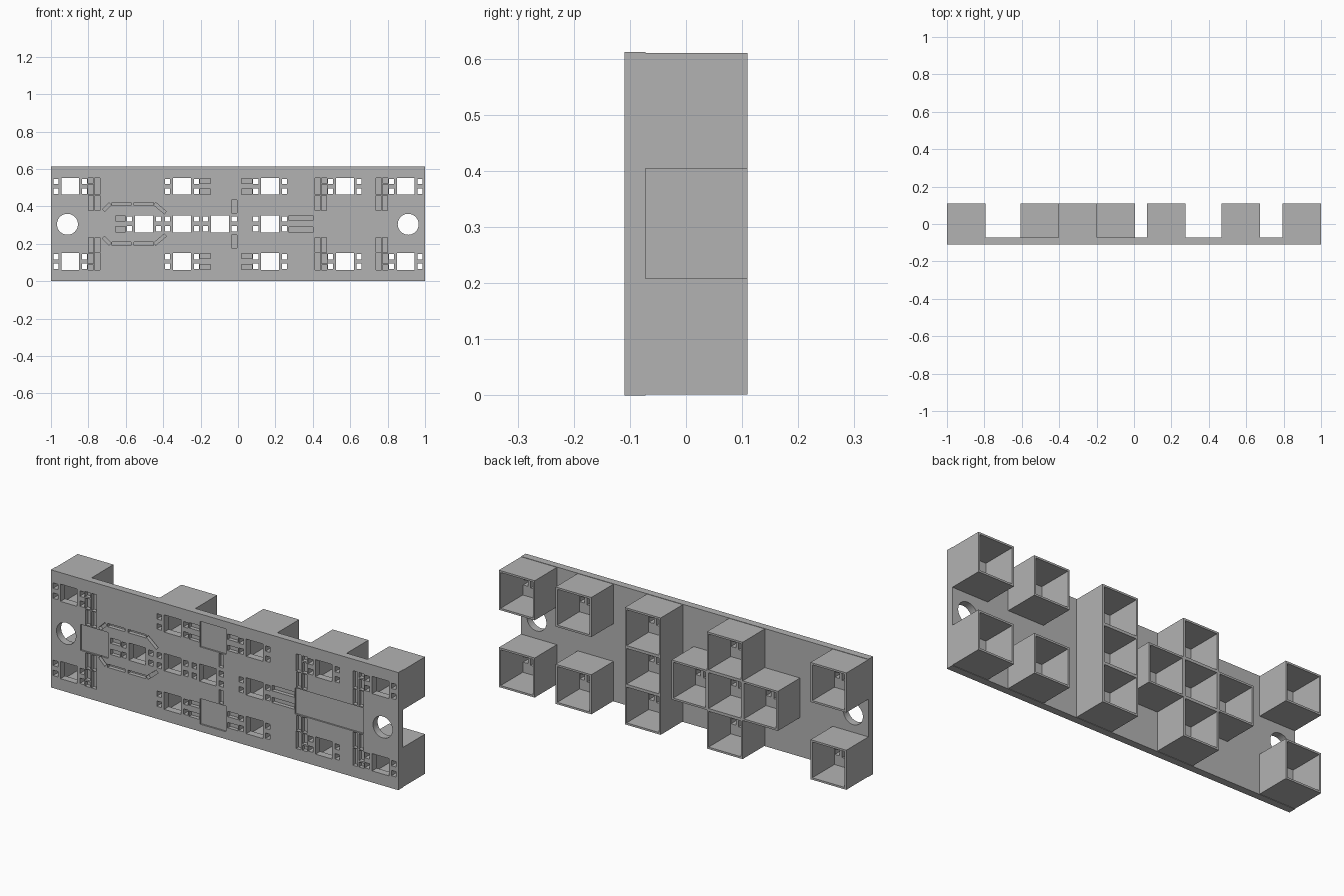
import bpy, bmesh
from math import radians
from mathutils import Matrix, Vector

cube = bpy.data.objects.get("Cube")
if cube:
    bpy.data.objects.remove(cube, do_unlink=True)

MID = 0.306               # height of the middle row
ROW = 0.201               # spacing between rows
FRONT, PLATE_BACK, BACK = -0.11, -0.072, 0.11
CELL, WALL = 0.206, 0.01

grey = bpy.data.materials.new("matte grey")
grey.use_nodes = True
COLOUR = (0.45, 0.45, 0.45, 1)
grey.diffuse_color = COLOUR
grey.node_tree.nodes["Principled BSDF"].inputs["Base Color"].default_value = COLOUR


def add_box(bm, x, z, w, h, y0, y1, angle=0):
    """Box centred on x, z, reaching from y0 to y1, turned about y."""
    m = (Matrix.Translation(Vector((x, (y0 + y1) / 2, z)))
         @ Matrix.Rotation(radians(angle), 4, 'Y')
         @ Matrix.Diagonal((w, y1 - y0, h, 1)))
    bmesh.ops.create_cube(bm, size=1, matrix=m)


def finish(bm, name):
    mesh = bpy.data.meshes.new(name)
    bmesh.ops.recalc_face_normals(bm, faces=bm.faces)
    bm.to_mesh(mesh)
    bm.free()
    obj = bpy.data.objects.new(name, mesh)
    bpy.context.scene.collection.objects.link(obj)
    mesh.materials.append(grey)
    return obj


def carve(target, bm, name):
    """Cut everything in bm out of the target."""
    cutter = finish(bm, name)
    cutter.hide_render = True
    mod = target.modifiers.new(name, 'BOOLEAN')
    mod.operation = 'DIFFERENCE'
    mod.solver = 'EXACT'
    mod.object = cutter
    bpy.context.view_layer.objects.active = target
    bpy.ops.object.modifier_apply(modifier=name)
    bpy.data.objects.remove(cutter, do_unlink=True)


# Light cell positions: x and row (1 top, 0 middle, -1 bottom)
cells = [(x, r) for x in (-0.897, -0.3, 0.172, 0.571, 0.897) for r in (1, -1)]
cells += [(x, 0) for x in (-0.503, -0.3, -0.097, 0.172)]

# Face plate
bm = bmesh.new()
add_box(bm, 0, MID, 2, 2 * MID, FRONT, PLATE_BACK)
plate = finish(bm, "face_plate")

# Windows, lead holes and round mounting holes, all the way through
bm = bmesh.new()
for x, r in cells:
    z = MID + r * ROW
    add_box(bm, x, z, 0.096, 0.09, -0.2, 0)
    for sx in (1, -1):
        for sz in (1, -1):
            add_box(bm, x + sx * 0.077, z + sz * 0.026, 0.027, 0.028, -0.2, 0)
for x in (-0.912, 0.91):
    m = Matrix.Translation((x, -0.1, MID - 0.002)) @ Matrix.Rotation(radians(90), 4, 'X')
    bmesh.ops.create_cone(bm, cap_ends=True, segments=48, radius1=0.056,
                          radius2=0.056, depth=0.2, matrix=m)
carve(plate, bm, "through_holes")

# Wire channels: position, size and turn measured from the plate middle
channels = []
for s in (1, -1):
    # bent runs beside the outer cells
    for x, side in ((-0.897, 1), (0.571, -1), (0.897, -1)):
        for dx, dz, w, h in ((0.109, 0.032, 0.03, 0.026), (0.109, -0.016, 0.03, 0.054),
                             (0.145, 0, 0.028, 0.09), (0.111, -0.088, 0.027, 0.08),
                             (0.145, -0.088, 0.027, 0.08)):
            channels.append((x + side * dx, s * (ROW + dz), w, h, 0))
    # short links beside the square pockets
    for x in (-0.175, 0.047):
        for dz in (0.029, -0.029):
            channels.append((x, s * (ROW + dz), 0.058, 0.028, 0))
    channels += [(-0.628, s * 0.029, 0.055, 0.028, 0),
                 (0.337, s * 0.031, 0.13, 0.028, 0),
                 (-0.02, s * 0.094, 0.027, 0.07, 0),
                 # thin loop around a middle cell
                 (-0.623, s * 0.106, 0.1, 0.017, 0),
                 (-0.504, s * 0.106, 0.105, 0.017, 0),
                 (-0.702, s * 0.09, 0.05, 0.017, -s * 45),
                 (-0.417, s * 0.084, 0.074, 0.017, s * 40)]
bm = bmesh.new()
for x, dz, w, h, angle in channels:
    add_box(bm, x, MID + dz, w, h, -0.2, FRONT + 0.02, angle)
carve(plate, bm, "channels")

# Shallow pockets for the chips
bm = bmesh.new()
add_box(bm, -0.75, MID, 0.16, 0.135, -0.2, FRONT + 0.008)
add_box(bm, 0.602, MID, 0.394, 0.135, -0.2, FRONT + 0.008)
for s in (1, -1):
    add_box(bm, -0.066, MID + s * ROW, 0.15, 0.133, -0.2, FRONT + 0.008)
carve(plate, bm, "pockets")

# Open-backed light cells
for x, r in cells:
    z = MID + r * ROW
    bm = bmesh.new()
    off = (CELL - WALL) / 2
    for s in (1, -1):
        add_box(bm, x + s * off, z, WALL, CELL, PLATE_BACK - 0.002, BACK)
        add_box(bm, x, z + s * off, CELL - 2 * WALL, WALL, PLATE_BACK - 0.002, BACK)
    finish(bm, "light_cell")
